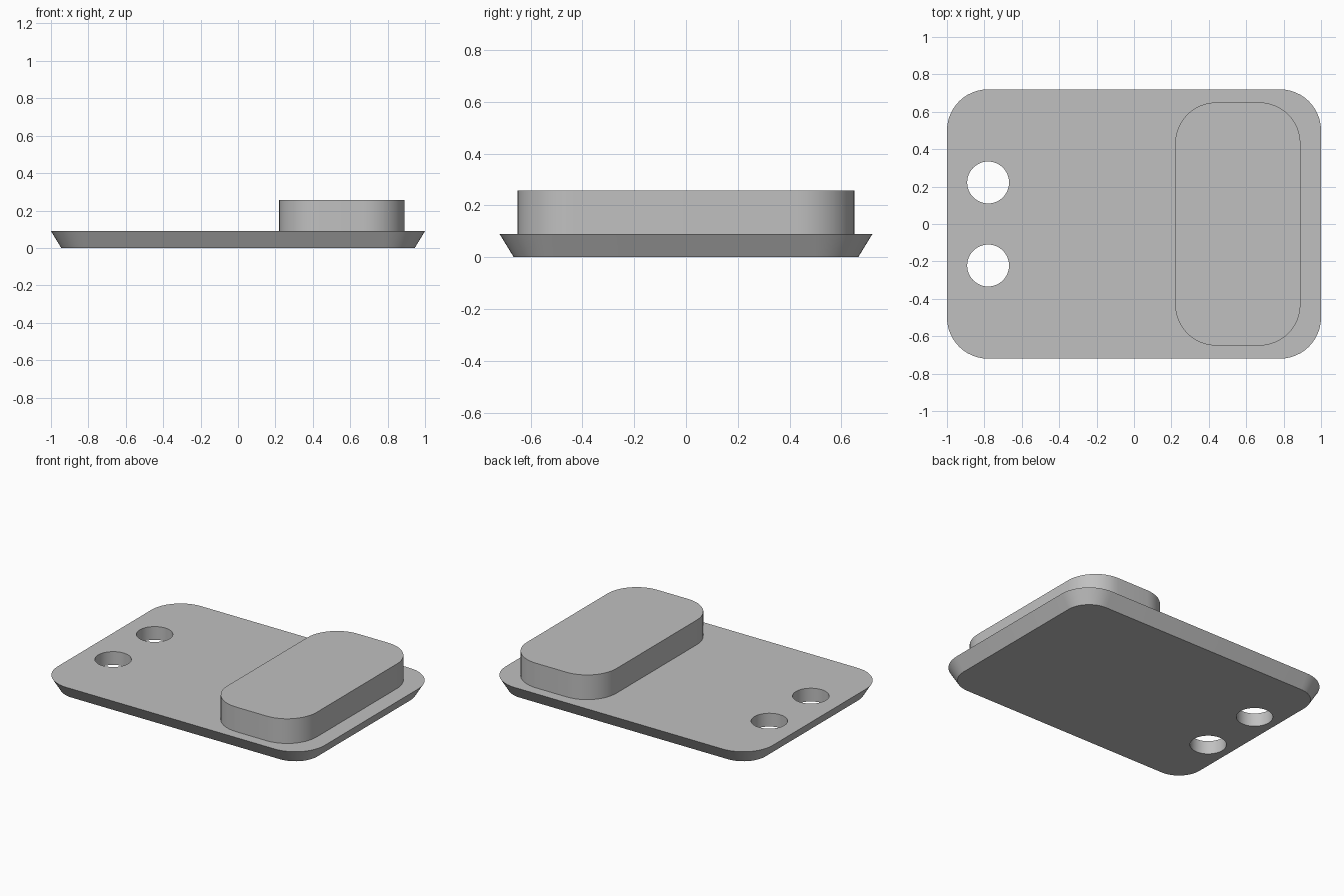
import bpy
import bmesh
from math import cos, sin, pi, radians

if "Cube" in bpy.data.objects:
    bpy.data.objects.remove(bpy.data.objects["Cube"], do_unlink=True)

CORNER_STEPS = 12

grey = bpy.data.materials.new("plain grey")
grey.use_nodes = True
colour = (0.53, 0.53, 0.53, 1)
grey.diffuse_color = colour
grey.node_tree.nodes["Principled BSDF"].inputs["Base Color"].default_value = colour


def rounded_rect(half_x, half_y, radius):
    """Outline of a rounded rectangle, counter-clockwise."""
    points = []
    for quarter, (sx, sy) in enumerate([(1, 1), (-1, 1), (-1, -1), (1, -1)]):
        for i in range(CORNER_STEPS + 1):
            a = (quarter + i / CORNER_STEPS) * pi / 2
            points.append((sx * (half_x - radius) + radius * cos(a),
                           sy * (half_y - radius) + radius * sin(a)))
    return points


def rounded_block(name, centre_x, half_x, half_y, radius, z0, z1, undercut=0):
    """Rounded slab whose bottom outline is drawn in by undercut."""
    bm = bmesh.new()
    rings = []
    for z, inset in ((z0, undercut), (z1, 0)):
        outline = rounded_rect(half_x - inset, half_y - inset, radius - inset)
        rings.append([bm.verts.new((centre_x + x, y, z)) for x, y in outline])
    low, high = rings
    bm.faces.new(low[::-1])
    bm.faces.new(high)
    for i in range(len(low)):
        j = (i + 1) % len(low)
        bm.faces.new((low[i], low[j], high[j], high[i]))
    mesh = bpy.data.meshes.new(name)
    bm.to_mesh(mesh)
    bm.free()
    mesh.materials.append(grey)
    obj = bpy.data.objects.new(name, mesh)
    bpy.context.collection.objects.link(obj)
    return obj


def select_only(obj):
    bpy.ops.object.select_all(action='DESELECT')
    obj.select_set(True)
    bpy.context.view_layer.objects.active = obj


# Thin base with sloping edges, and the raised pad on its left end
base = rounded_block("base_plate", 0, 1, 0.72, 0.22, 0, 0.09, undercut=0.055)
pad = rounded_block("raised_pad", 0.555, 0.335, 0.65, 0.22, 0.09, 0.257)

# Two round through holes at the right end
for side in (-1, 1):
    bpy.ops.mesh.primitive_cylinder_add(vertices=48, radius=0.112, depth=0.4,
                                        location=(-0.78, side * 0.222, 0.045))
    cutter = bpy.context.object
    cutter.name = "hole_cutter"
    cutter.hide_render = True
    cutter.data.materials.append(grey)
    select_only(base)
    cut = base.modifiers.new("hole", 'BOOLEAN')
    cut.operation = 'DIFFERENCE'
    cut.solver = 'EXACT'
    cut.object = cutter
    bpy.ops.object.modifier_apply(modifier=cut.name)
    bpy.data.objects.remove(cutter, do_unlink=True)

# Smooth the curved walls while keeping the rims crisp
for part in (base, pad):
    select_only(part)
    bpy.ops.object.shade_smooth_by_angle(angle=radians(30))
